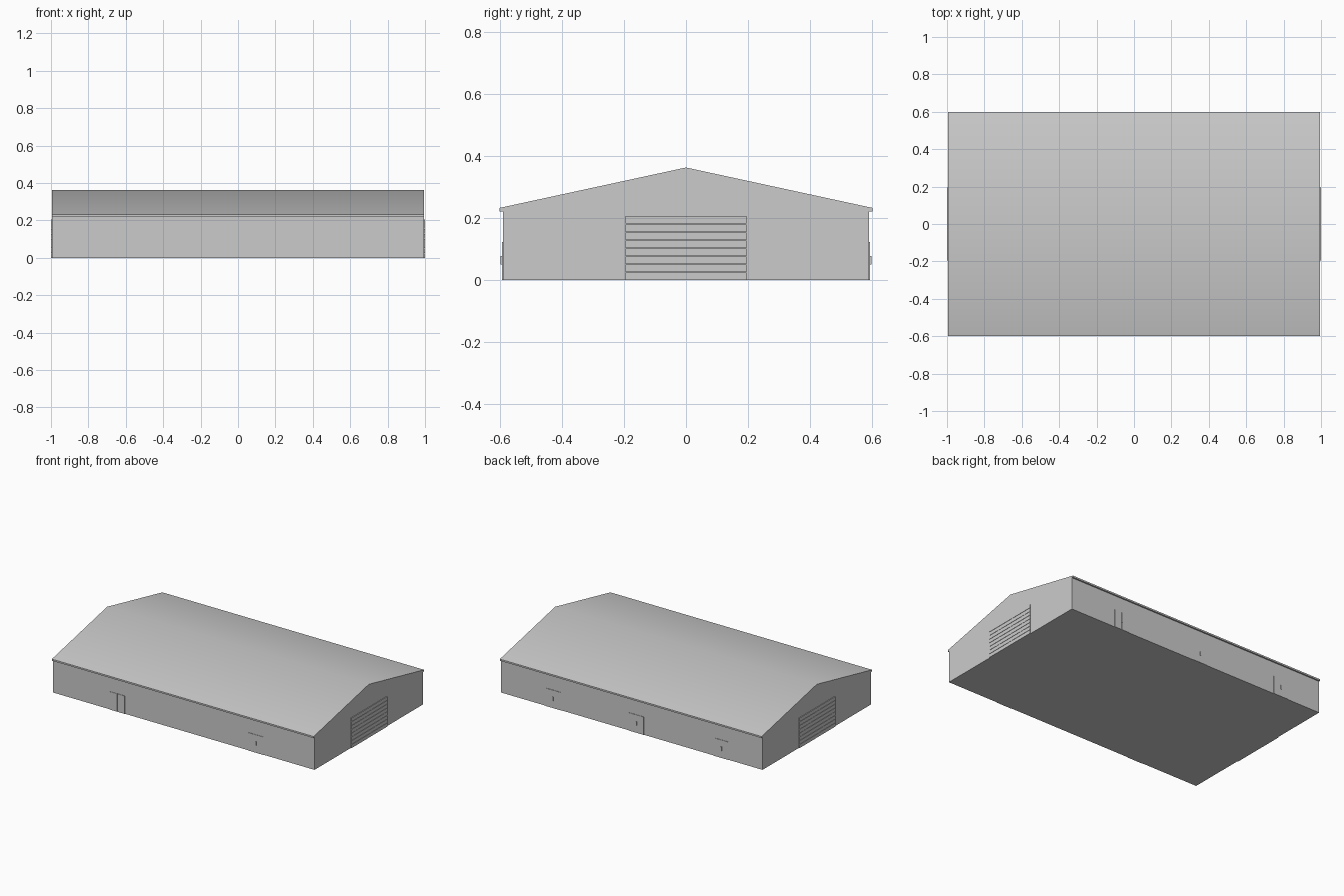
import bpy, bmesh
from mathutils import Matrix, Vector

if "Cube" in bpy.data.objects:
    bpy.data.objects.remove(bpy.data.objects["Cube"])


def new_object(name, bm):
    bmesh.ops.recalc_face_normals(bm, faces=bm.faces)
    mesh = bpy.data.meshes.new(name)
    bm.to_mesh(mesh)
    bm.free()
    obj = bpy.data.objects.new(name, mesh)
    bpy.context.collection.objects.link(obj)
    return obj


def add_box(bm, lo, hi):
    lo, hi = Vector(lo), Vector(hi)
    mat = Matrix.Translation((lo + hi) / 2) @ Matrix.Diagonal([abs(c) for c in hi - lo] + [1])
    bmesh.ops.create_cube(bm, size=1, matrix=mat)


# Hall: gable profile with small eaves, extruded along x
half = [(0.59, 0), (0.59, 0.222), (0.6, 0.222), (0.6, 0.233)]
profile = half + [(0, 0.363)] + [(-y, z) for y, z in reversed(half)]
bm = bmesh.new()
face = bm.faces.new([bm.verts.new((-0.995, y, z)) for y, z in profile])
ext = bmesh.ops.extrude_face_region(bm, geom=[face], use_keep_orig=True)
moved = [v for v in ext["geom"] if isinstance(v, bmesh.types.BMVert)]
bmesh.ops.translate(bm, verts=moved, vec=(1.99, 0, 0))
hall = new_object("hall_walls_and_roof", bm)

# Smooth roof across the shallow ridge, sharp elsewhere
bpy.context.view_layer.objects.active = hall
hall.select_set(True)
bpy.ops.object.shade_smooth_by_angle(angle=0.5236)

# Sectional vehicle doors on both gable ends
SECTIONS, HEIGHT, GAP = 8, 0.208, 0.002
for side, label in ((-1, "left"), (1, "right")):
    bm = bmesh.new()
    step = HEIGHT / SECTIONS
    for i in range(SECTIONS):
        add_box(bm, (side * 0.994, -0.195, i * step),
                (side * 1.0, 0.195, (i + 1) * step - GAP))
    new_object("sectional_door_" + label, bm)


# Double-leaf entrance doors with a central handle
def entrance(name, x, side):
    bm = bmesh.new()
    for s in (-1, 1):
        add_box(bm, (x + s * 0.0008, side * 0.589, 0), (x + s * 0.056, side * 0.593, 0.123))
    new_object(name, bm)
    bm = bmesh.new()
    add_box(bm, (x - 0.003, side * 0.592, 0.05), (x + 0.003, side * 0.598, 0.078))
    new_object(name + "_handle", bm)


for i, x in enumerate((-0.503, 0.552)):
    entrance(f"front_door_{i + 1}", x, -1)
for i, x in enumerate((-0.685, -0.038, 0.596)):
    entrance(f"back_door_{i + 1}", x, 1)
